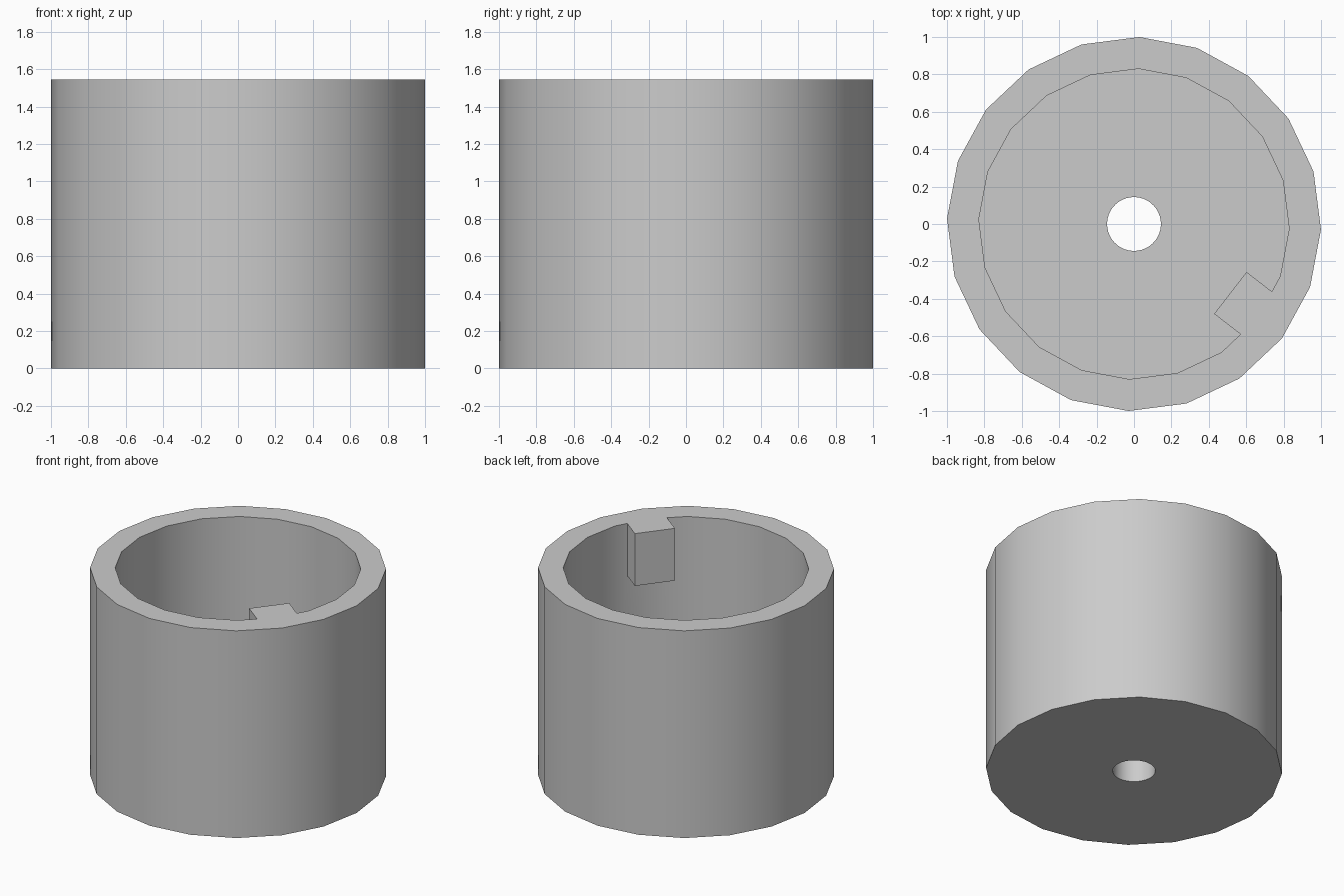
import bpy, bmesh, math
from mathutils import Matrix, Vector

if "Cube" in bpy.data.objects:
    bpy.data.objects.remove(bpy.data.objects["Cube"])

HEIGHT = 1.545
FLOOR = 0.17
KEY_BOTTOM = 1.155
TURN = math.radians(-1.7)

grey = bpy.data.materials.new("plain grey")
grey.use_nodes = True
colour = (0.6, 0.6, 0.6, 1)
grey.diffuse_color = colour
grey.node_tree.nodes["Principled BSDF"].inputs["Base Color"].default_value = colour


def prism(name, outline, low, high):
    """Extrude a closed outline from one height to another."""
    bm = bmesh.new()
    base = bm.faces.new([bm.verts.new((x, y, low)) for x, y in outline])
    top = bmesh.ops.extrude_face_region(bm, geom=[base])["geom"]
    verts = [v for v in top if isinstance(v, bmesh.types.BMVert)]
    bmesh.ops.translate(bm, vec=(0, 0, high - low), verts=verts)
    bmesh.ops.recalc_face_normals(bm, faces=bm.faces)
    mesh = bpy.data.meshes.new(name)
    bm.to_mesh(mesh)
    bm.free()
    mesh.materials.append(grey)
    obj = bpy.data.objects.new(name, mesh)
    bpy.context.collection.objects.link(obj)
    return obj


def ring(radius, sides):
    angles = [TURN + math.tau * i / sides for i in range(sides)]
    return [(radius * math.cos(a), radius * math.sin(a)) for a in angles]


def cut(obj, cutter):
    """Subtract the cutter for good and discard it."""
    mod = obj.modifiers.new("cut", 'BOOLEAN')
    mod.operation = 'DIFFERENCE'
    mod.solver = 'EXACT'
    mod.object = cutter
    bpy.ops.object.select_all(action='DESELECT')
    bpy.context.view_layer.objects.active = obj
    obj.select_set(True)
    bpy.ops.object.modifier_apply(modifier=mod.name)
    bpy.data.objects.remove(cutter)


# Cavity, less the square key that stays on the wall near the rim
cavity = prism("cavity_cutter", ring(0.83, 20), FLOOR, HEIGHT + 0.1)
spin = Matrix.Rotation(TURN - math.tau / 10, 2)
corners = [(0.633, -0.118), (1.1, -0.118), (1.1, 0.165), (0.633, 0.165)]
key = prism("key_cutter", [spin @ Vector(c) for c in corners],
            KEY_BOTTOM, HEIGHT + 0.2)
cut(cavity, key)

# Cup with its cavity and the round hole through the floor
cup = prism("keyed_cup", ring(1.0, 20), 0, HEIGHT)
cut(cup, cavity)
cut(cup, prism("hole_cutter", ring(0.144, 40), -0.1, FLOOR + 0.1))

bpy.ops.object.shade_smooth_by_angle(angle=math.radians(30))
